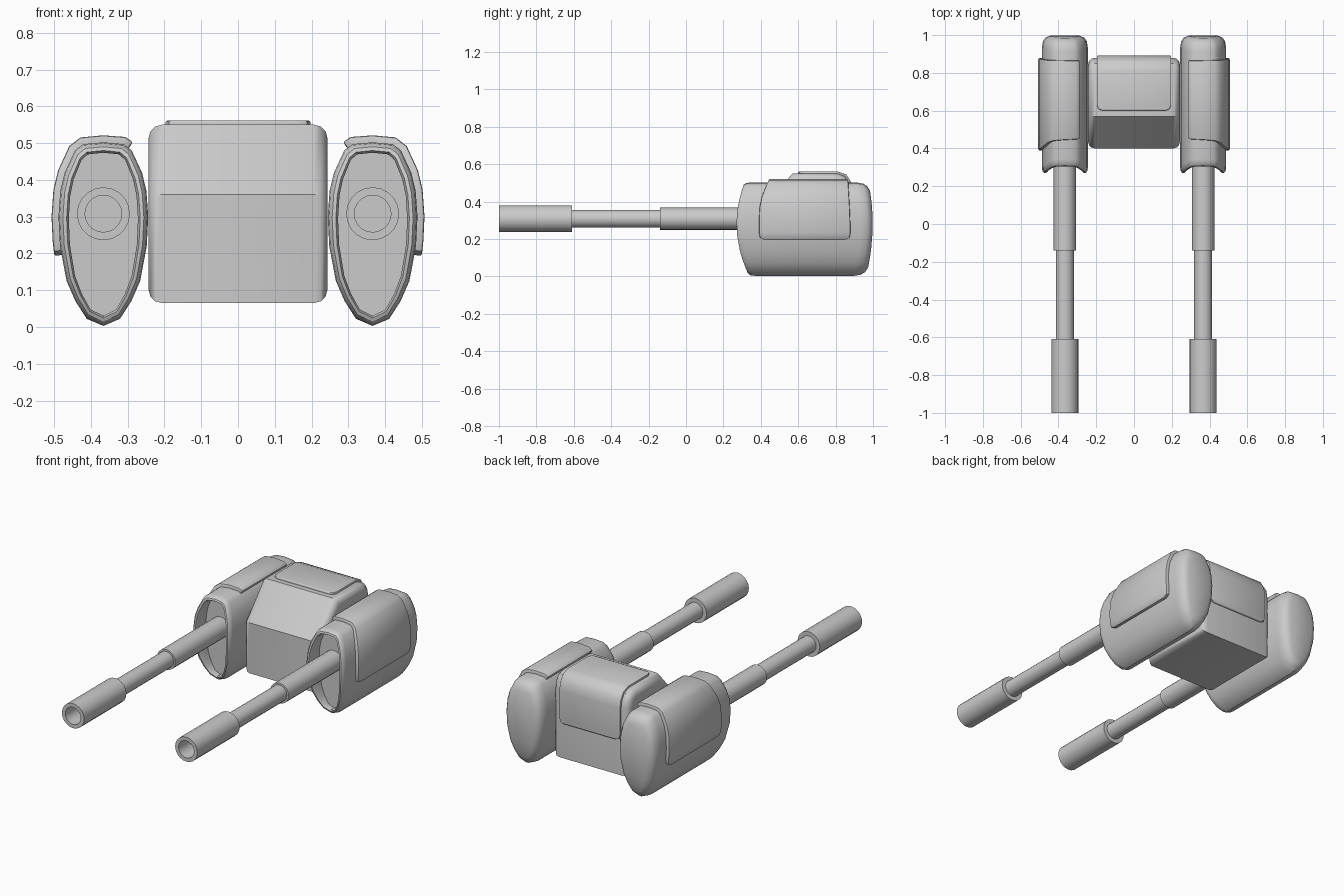
import bpy, bmesh
from math import cos, sin, pi, radians

if "Cube" in bpy.data.objects:
    bpy.data.objects.remove(bpy.data.objects["Cube"])

POD_X, BORE_Z, SIDES = 0.366, 0.308, 20


def finish(name, bm, mirror=False, thickness=0, bevel=0, angle=35):
    bmesh.ops.recalc_face_normals(bm, faces=bm.faces)
    me = bpy.data.meshes.new(name)
    bm.to_mesh(me)
    bm.free()
    ob = bpy.data.objects.new(name, me)
    bpy.context.collection.objects.link(ob)
    if thickness:
        m = ob.modifiers.new("thick", 'SOLIDIFY')
        m.thickness, m.offset, m.use_even_offset = thickness, 0, True
    if bevel:
        m = ob.modifiers.new("bevel", 'BEVEL')
        m.width, m.segments = bevel, 2
        m.limit_method, m.angle_limit = 'ANGLE', radians(60)
    if mirror:
        m = ob.modifiers.new("mirror", 'MIRROR')
        m.use_mirror_merge = False
    bpy.ops.object.select_all(action='DESELECT')
    ob.select_set(True)
    bpy.context.view_layer.objects.active = ob
    bpy.ops.object.convert(target='MESH')
    bpy.ops.object.shade_smooth_by_angle(angle=radians(angle))
    return ob


def bridge(bm, a, b, closed=True):
    n = len(a)
    for i in range(n if closed else n - 1):
        j = (i + 1) % n
        bm.faces.new((a[i], a[j], b[j], b[i]))


# Gun pods: symmetric almond section, bulged ends, recessed front
half = [(0, .003), (.045, .022), (.076, .07), (.1, .125), (.118, .22), (.122, .30),
        (.117, .37), (.105, .42), (.077, .48), (.055, .497), (0, .502)]
section = half + [(-x, z) for x, z in half[-2:0:-1]]


def bulge(z):
    return ((z - 0.28) / 0.25) ** 2


def front(z):
    return 0.27 + 0.055 * bulge(z)


def back(z):
    return 0.998 - 0.028 * bulge(z)


rings = [(.028, lambda z: 0.36), (.028, lambda z: front(z) + .012),
         (.022, lambda z: front(z)), (.012, lambda z: front(z)),
         (.003, lambda z: front(z) + .01), (0, lambda z: front(z) + .03),
         (0, lambda z: back(z) - .065), (.006, lambda z: back(z) - .03),
         (.02, lambda z: back(z) - .011), (.045, lambda z: back(z))]
bm = bmesh.new()
loops = []
for inset, fy in rings:
    ring = []
    for x, z in section:
        zz = 0.25 + (z - 0.25) * (1 - inset / 0.25)
        ring.append(bm.verts.new((POD_X + x * (1 - inset / 0.122), fy(zz), zz)))
    loops.append(ring)
for a, b in zip(loops, loops[1:]):
    bridge(bm, a, b)
n = len(section)
for ring in (loops[0], loops[-1]):
    for i in range(len(half) - 1):
        quad = [ring[i], ring[i + 1], ring[(n - i - 1) % n], ring[(n - i) % n]]
        bm.faces.new(list(dict.fromkeys(quad)))
finish("gun_pod", bm, mirror=True)

# Armour plates wrapping the top and outer side of each pod: x offset, z, y start, y end
rows = [(-.07, .487, .45, .865), (-.053, .498, .448, .865), (0, .502, .445, .866),
        (.055, .497, .44, .867), (.077, .48, .43, .868), (.105, .42, .405, .872),
        (.117, .37, .394, .875), (.122, .30, .39, .878), (.119, .235, .39, .88),
        (.116, .208, .396, .874), (.114, .196, .42, .85)]
bm = bmesh.new()
strips = [[bm.verts.new((POD_X + x, y, z)) for y in (y0, y1)] for x, z, y0, y1 in rows]
for a, b in zip(strips, strips[1:]):
    bridge(bm, a, b, False)
finish("armour_plate", bm, mirror=True, thickness=.038, bevel=.006)

# Barrels: lathed tube with stepped sleeve and hollow muzzle
profile = [(.059, .38), (.059, -.14), (.048, -.14), (.048, -.61), (.072, -.61),
           (.072, -1), (.05, -1), (.05, -.8)]
bm = bmesh.new()
loops = [[bm.verts.new((POD_X + r * cos(2 * pi * i / SIDES), y,
                        BORE_Z + r * sin(2 * pi * i / SIDES))) for i in range(SIDES)]
         for r, y in profile]
for a, b in zip(loops, loops[1:]):
    bridge(bm, a, b)
bm.faces.new(loops[0])
bm.faces.new(loops[-1])
finish("barrel", bm, mirror=True)

# Central housing: side profile extruded across, rounded along both sides
side = [(.4, .065), (.4, .36), (.57, .55), (.81, .55), (.85, .535), (.872, .5),
        (.88, .46), (.88, .065)]
bm = bmesh.new()
left, right = [[bm.verts.new((x, y, z)) for y, z in side] for x in (-.243, .243)]
bridge(bm, left, right)
caps = [bm.faces.new(left), bm.faces.new(right)]
bmesh.ops.bevel(bm, geom=[e for f in caps for e in f.edges], offset=.036,
                segments=3, profile=.5, affect='EDGES')
finish("housing", bm)

# Hatch panel folded over the top and back of the housing: half width, y, z
path = [(.165, .6, .55), (.188, .608, .55), (.197, .63, .55), (.197, .81, .55),
        (.197, .85, .535), (.197, .872, .5), (.197, .88, .46), (.197, .88, .3),
        (.188, .88, .278), (.165, .88, .27)]
bm = bmesh.new()
strips = [[bm.verts.new((s * w, y, z)) for s in (-1, 1)] for w, y, z in path]
for a, b in zip(strips, strips[1:]):
    bridge(bm, a, b, False)
finish("hatch_panel", bm, thickness=.022, bevel=.005)
